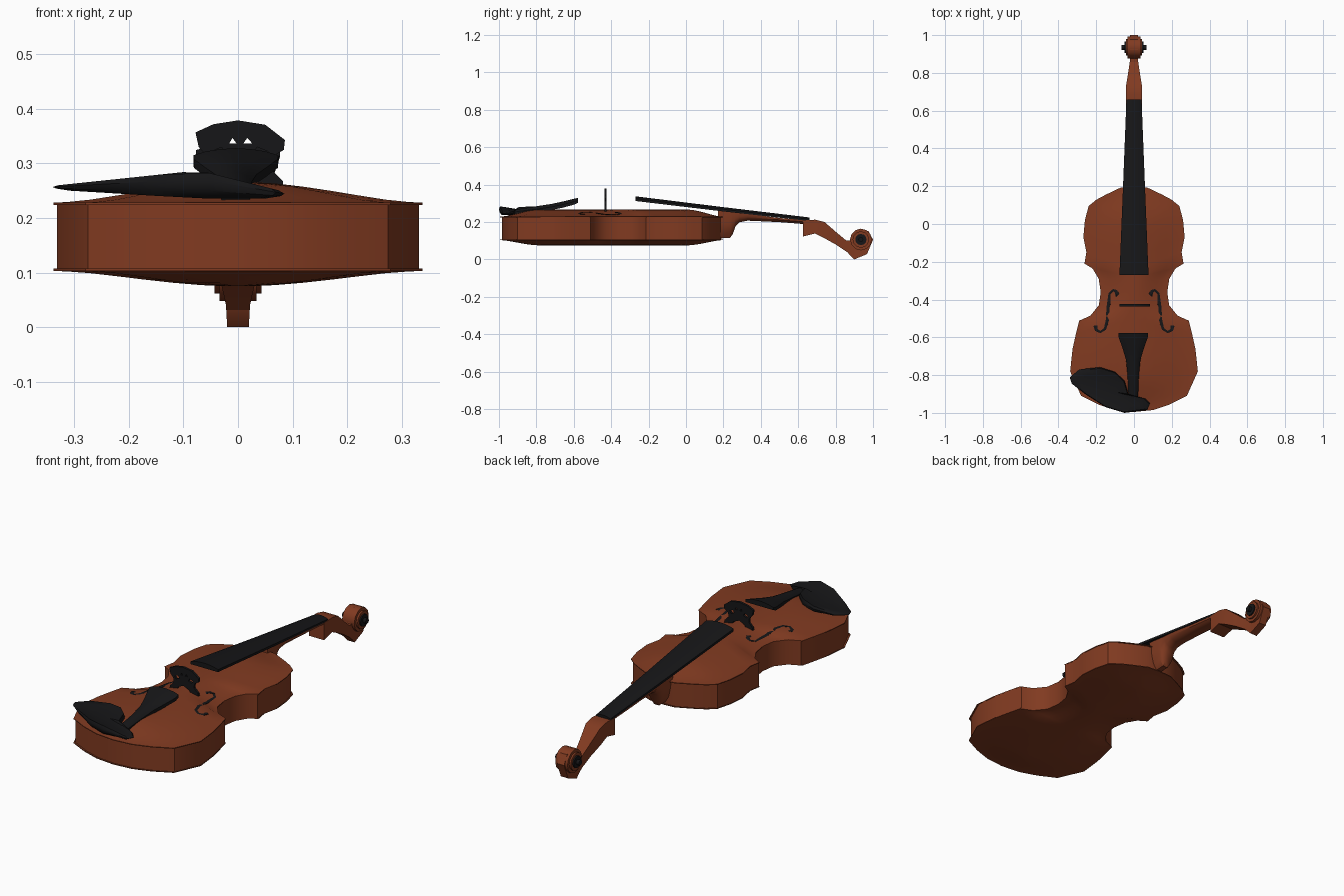
import bpy, bmesh, math
from mathutils import Vector
from mathutils.bvhtree import BVHTree

if "Cube" in bpy.data.objects:
    bpy.data.objects.remove(bpy.data.objects["Cube"])


def material(name, col):
    m = bpy.data.materials.new(name)
    m.diffuse_color = (*col, 1)
    m.use_nodes = True
    m.node_tree.nodes["Principled BSDF"].inputs["Base Color"].default_value = m.diffuse_color
    return m


WOOD = material("varnished_wood", (0.22, 0.043, 0.015))
BLACK = material("ebony", (0.008, 0.008, 0.009))


def finish(ob, mat, angle=35):
    ob.data.materials.clear()
    ob.data.materials.append(mat)
    bpy.ops.object.select_all(action='DESELECT')
    ob.select_set(True)
    bpy.context.view_layer.objects.active = ob
    if ob.type == 'CURVE':
        bpy.ops.object.convert(target='MESH')
        ob = bpy.context.object
    bpy.ops.object.shade_smooth_by_angle(angle=math.radians(angle))
    return ob


def loft(name, rings, mat, caps=(True, True)):
    """Skin a list of closed rings with equal point counts."""
    bm = bmesh.new()
    rows = [[bm.verts.new(p) for p in r] for r in rings]
    n = len(rows[0])
    for a, b in zip(rows, rows[1:]):
        for i in range(n):
            bm.faces.new((a[i], a[(i + 1) % n], b[(i + 1) % n], b[i]))
    if caps[0]:
        bm.faces.new(rows[0][::-1])
    if caps[1]:
        bm.faces.new(rows[-1])
    bmesh.ops.recalc_face_normals(bm, faces=bm.faces)
    me = bpy.data.meshes.new(name)
    bm.to_mesh(me)
    bm.free()
    ob = bpy.data.objects.new(name, me)
    bpy.context.collection.objects.link(ob)
    return finish(ob, mat)


def beam(name, stations, shape, mat, cx=0):
    """Loft along y; a station is (y, z top, z bottom, half width)."""
    return loft(name, [[(cx + u * w, y, zb + v * (zt - zb)) for u, v in shape]
                       for y, zt, zb, w in stations], mat)


def cutout(name, loops, half, mat):
    """Filled 2D outline with holes, extruded to both sides."""
    cu = bpy.data.curves.new(name, 'CURVE')
    cu.dimensions, cu.fill_mode, cu.extrude = '2D', 'BOTH', half
    for pts in loops:
        s = cu.splines.new('POLY')
        s.points.add(len(pts) - 1)
        for p, c in zip(s.points, pts):
            p.co = (*c, 0, 1)
        s.use_cyclic_u = True
    ob = bpy.data.objects.new(name, cu)
    bpy.context.collection.objects.link(ob)
    return finish(ob, mat)


BOX = [(-1, 0), (1, 0), (1, 1), (-1, 1)]
U = [(-1, 1), (-.95, .55), (-.7, .2), (-.3, 0), (.3, 0), (.7, .2), (.95, .55), (1, 1)]
ARCH = [(-1, 0), (1, 0), (1, .5), (.7, .78), (.35, .94), (0, 1), (-.35, .94), (-.7, .78), (-1, .5)]

# Body outline, right half, mirrored
half = [(0, .197), (.07, .193), (.15, .155), (.2, .128), (.24, .095), (.26, .02),
        (.268, -.07), (.252, -.15), (.262, -.21), (.22, -.235), (.187, -.29),
        (.176, -.36), (.186, -.43), (.23, -.485), (.29, -.512), (.307, -.58),
        (.325, -.66), (.338, -.78), (.28, -.91), (.19, -.955), (.1, -.985), (0, -.995)]
outline = half + [(-x, y) for x, y in half[-2:0:-1]]
YC = -.37


def body_ring(t, z, ys=None):
    ys = t if ys is None else ys
    return [(x * t, YC + (y - YC) * ys, z) for x, y in outline]


# Arched belly and back, joined by the ribs
ARC = [(1, 0), (.92, .04), (.8, .15), (.65, .36), (.5, .58), (.35, .78), (.2, .93), (.07, 1)]


def plate(name, z_edge, rise):
    lip = -.004 if rise > 0 else .004
    rings = [body_ring(1, z_edge + lip)]
    rings += [body_ring(t, z_edge + rise * h, .65 + .35 * t) for t, h in ARC]
    return loft(name, rings, WOOD, (False, True))


belly = plate("belly", .228, .038)
plate("back", .103, -.028)
loft("ribs", [body_ring(.982, .104), body_ring(.982, .227)], WOOD, (False, False))

# Sound holes, laid onto the belly
tree = BVHTree.FromObject(belly, bpy.context.evaluated_depsgraph_get())
F_PATH = [(.085, -.378, .014), (.092, -.358, .010), (.11, -.35, .006), (.128, -.37, .008),
          (.135, -.44, .011), (.14, -.51, .010), (.152, -.555, .008), (.178, -.572, .006),
          (.2, -.56, .009), (.202, -.54, .014)]
for side, tag in ((1, "right"), (-1, "left")):
    cu = bpy.data.curves.new("sound_hole_" + tag, 'CURVE')
    cu.dimensions, cu.bevel_depth, cu.bevel_resolution, cu.use_fill_caps = '3D', 1, 1, True
    s = cu.splines.new('POLY')
    s.points.add(len(F_PATH) - 1)
    for p, (x, y, r) in zip(s.points, F_PATH):
        hit = tree.ray_cast(Vector((side * x, y, 1)), Vector((0, 0, -1)))[0]
        p.co = (side * x, y, (hit.z if hit else .235) * 5, 1)
        p.radius = r
    ob = bpy.data.objects.new(cu.name, cu)
    bpy.context.collection.objects.link(ob)
    ob = finish(ob, BLACK)
    ob.scale.z = .2

# Fingerboard, nut end, neck with heel
beam("fingerboard", [(-.27, .337, .312, .077), (.2, .279, .256, .058), (.66, .224, .205, .04)],
     ARCH, BLACK)
beam("neck", [(.17, .262, .112, .046), (.235, .256, .114, .046), (.25, .252, .135, .045),
              (.265, .251, .178, .045), (.285, .248, .198, .046), (.33, .243, .207, .048),
              (.5, .221, .199, .044), (.64, .209, .188, .04)], U, WOOD)

# Pegbox
beam("pegbox", [(.625, .208, .122, .042), (.69, .212, .138, .043), (.74, .2, .113, .041),
                (.8, .148, .08, .031), (.86, .098, .04, .022), (.9, .08, .003, .02)], BOX, WOOD)

# Scroll disc (drawn in y-z) with raised hub and ebony eye along x
scroll = cutout("scroll", [[(.85, .1), (.87, .03), (.9, 0), (.968, .028), (1, .105), (.976, .15),
                            (.925, .162), (.885, .135), (.876, .1)]], .02, WOOD)
scroll.rotation_euler = (math.pi / 2, 0, math.pi / 2)
for name, r, w, mat in (("scroll_hub", .058, .034, WOOD), ("scroll_inner_turn", .044, .043, WOOD),
                        ("scroll_eye", .03, .05, BLACK), ("scroll_eye_pin", .013, .066, BLACK)):
    loft(name, [[(x, .935 + r * math.cos(a * math.pi / 6), .106 + r * math.sin(a * math.pi / 6))
                 for a in range(12)] for x in (-w, w)], mat)

# Bridge with pierced holes
bridge = cutout("bridge", [
    [(-.078, .357), (-.045, .372), (0, .379), (.05, .371), (.086, .343), (.084, .325), (.062, .312),
     (.06, .29), (.082, .268), (.084, .255), (.04, .255), (.034, .272), (0, .286), (-.03, .272),
     (-.036, .255), (-.076, .255), (-.074, .268), (-.054, .29), (-.056, .312), (-.072, .33)],
    [(-.016, .337), (-.01, .347), (-.003, .337)], [(.01, .337), (.017, .347), (.026, .337)],
    [(-.05, .322), (-.03, .33), (-.022, .318), (-.04, .31)],
    [(.055, .322), (.035, .33), (.028, .318), (.045, .31)]], .006, BLACK)
bridge.rotation_euler.x = math.pi / 2
bridge.location.y = -.43

# Tailpiece
beam("tailpiece", [(-.578, .328, .302, .078), (-.6, .324, .292, .077), (-.66, .309, .276, .056),
                   (-.72, .296, .264, .038), (-.8, .284, .252, .03), (-.9, .268, .244, .026),
                   (-.95, .255, .232, .026)], ARCH, BLACK, -.004)

# Chin rest: sloping cup with a foot reaching over the end block
chin = [(-.34, -.812), (-.29, -.77), (-.18, -.758), (-.10, -.783), (-.05, -.83), (-.03, -.90),
        (.06, -.925), (.085, -.95), (.07, -.985), (-.05, -1), (-.15, -.97), (-.26, -.90), (-.33, -.845)]


def chin_ring(k, lift):
    ring = []
    for x, y in chin:
        x, y = -.13 + (x + .13) * k, -.885 + (y + .885) * k
        top = .259 + .105 * (x + .34) if x < -.07 else .287 - .25 * (x + .07)
        bottom = .252 - .06 * (x + .34) if x < -.07 else .236
        ring.append((x, y, bottom + (top - bottom) * lift))
    return ring


loft("chin_rest", [chin_ring(.85, 0), chin_ring(.97, .3), chin_ring(1, .7), chin_ring(.95, 1),
                   chin_ring(.75, .85), chin_ring(.4, .7)], BLACK)
